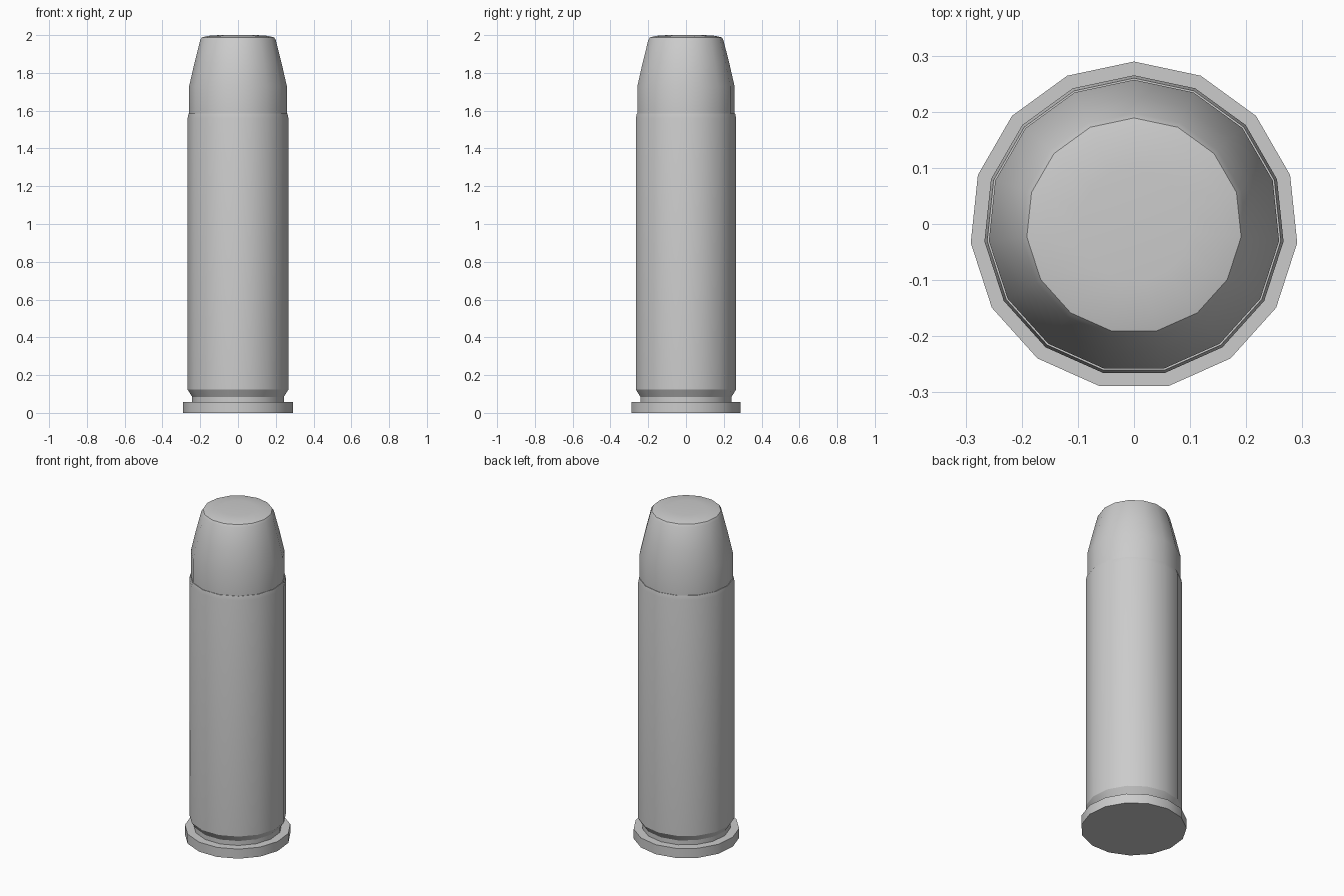
import bpy, bmesh
from math import sin, cos, tau, radians

if "Cube" in bpy.data.objects:
    bpy.data.objects.remove(bpy.data.objects["Cube"])

SIDES = 15
OFFSET_Y = -0.003  # centres the odd-sided outline


def lathe(name, profile, cap_top):
    """Spin a (radius, height) profile around z, with one corner facing +y."""
    bm = bmesh.new()
    rings = [[bm.verts.new((r * sin(-tau * i / SIDES),
                            r * cos(tau * i / SIDES) + OFFSET_Y, z))
              for i in range(SIDES)] for r, z in profile]
    for low, high in zip(rings, rings[1:]):
        for i in range(SIDES):
            j = (i + 1) % SIDES
            bm.faces.new((low[i], low[j], high[j], high[i]))
    if cap_top:
        bm.faces.new(rings[-1])
    else:
        bm.faces.new(rings[0][::-1])
    mesh = bpy.data.meshes.new(name)
    bm.to_mesh(mesh)
    bm.free()
    obj = bpy.data.objects.new(name, mesh)
    bpy.context.collection.objects.link(obj)
    bpy.ops.object.select_all(action='DESELECT')
    obj.select_set(True)
    bpy.context.view_layer.objects.active = obj
    bpy.ops.object.shade_smooth_by_angle(angle=radians(30))
    return obj


# Case: rim, extractor groove, bevel, straight wall, crimped mouth
lathe("case", [(0.2925, 0), (0.2925, 0.058), (0.244, 0.058), (0.244, 0.085),
               (0.268, 0.123), (0.268, 1.56), (0.263, 1.585), (0.259, 1.585)],
      cap_top=False)

# Bullet: short shank, tapered nose, rounded flat tip
lathe("bullet", [(0.26, 1.575), (0.26, 1.73), (0.232, 1.852), (0.201, 1.974),
                 (0.192, 1.988), (0.16, 1.996), (0.10, 2.0)],
      cap_top=True)
